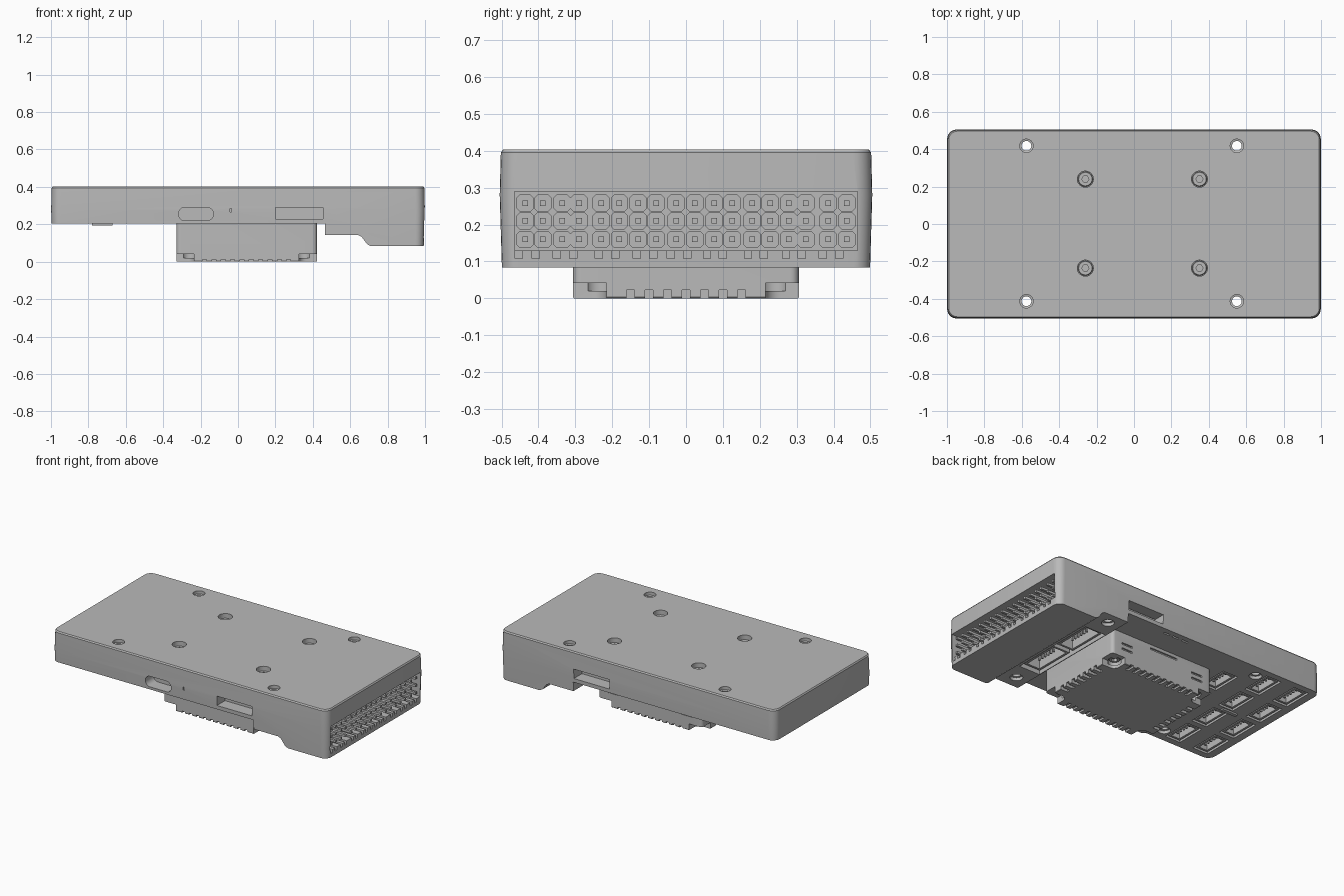
import bpy, bmesh
from math import sin, cos, pi

if "Cube" in bpy.data.objects:
    bpy.data.objects.remove(bpy.data.objects["Cube"])

grey = bpy.data.materials.new("dark_grey")
grey.diffuse_color = (.49, .49, .49, 1)
grey.use_nodes = True
grey.node_tree.nodes["Principled BSDF"].inputs["Base Color"].default_value = grey.diffuse_color


def finish(name, bm):
    bmesh.ops.recalc_face_normals(bm, faces=bm.faces)
    me = bpy.data.meshes.new(name)
    bm.to_mesh(me)
    bm.free()
    me.materials.append(grey)
    ob = bpy.data.objects.new(name, me)
    bpy.context.collection.objects.link(ob)
    return ob


def activate(ob):
    bpy.ops.object.select_all(action='DESELECT')
    ob.select_set(True)
    bpy.context.view_layer.objects.active = ob


def smooth(ob):
    activate(ob)
    bpy.ops.object.shade_smooth_by_angle(angle=0.5)


def skin(bm, rings):
    loops = [[bm.verts.new(p) for p in r] for r in rings]
    n = len(loops[0])
    for a, b in zip(loops, loops[1:]):
        for i in range(n):
            bm.faces.new((a[i], a[(i + 1) % n], b[(i + 1) % n], b[i]))
    bm.faces.new(loops[0][::-1])
    bm.faces.new(loops[-1])


def rounded_rect(hx, hy, r, seg=6):
    pts = []
    for k, (sx, sy) in enumerate([(1, 1), (-1, 1), (-1, -1), (1, -1)]):
        for i in range(seg + 1):
            a = (k + i / seg) * pi / 2
            pts.append((sx * (hx - r) + r * cos(a), sy * (hy - r) + r * sin(a)))
    return pts


def block(bm, cx, cy, levels):
    """Stack of rounded rectangles, each (z, half x, half y, corner radius)."""
    skin(bm, [[(cx + x, cy + y, z) for x, y in rounded_rect(hx, hy, r)] for z, hx, hy, r in levels])


def box(bm, x0, x1, y0, y1, z0, z1):
    skin(bm, [[(x0, y0, z), (x1, y0, z), (x1, y1, z), (x0, y1, z)] for z in (z0, z1)])


def lathe(bm, x, y, profile, n=24):
    skin(bm, [[(x + r * cos(2 * pi * i / n), y + r * sin(2 * pi * i / n), z) for i in range(n)]
              for r, z in profile])


def cut(target, bm):
    tool = finish("cutter", bm)
    tool.hide_render = True
    m = target.modifiers.new("cut", 'BOOLEAN')
    m.operation, m.solver, m.object, m.use_self = 'DIFFERENCE', 'EXACT', tool, True
    activate(target)
    bpy.ops.object.modifier_apply(modifier=m.name)
    bpy.data.objects.remove(tool)


MOUNTS = [(x, y) for x in (-.575, .55) for y in (-.413, .418)]
SCREWS = [(x, y) for x in (-.26, .35) for y in (-.236, .24)]
# Header columns and key notches come in uneven groups
COLS = (-.436, -.388, -.336, -.29, -.23, -.181, -.13, -.081, -.027,
        .024, .076, .125, .179, .228, .279, .325, .385, .436)
KEYS = (-.453, -.407, -.35, -.306, -.236, -.192, -.133, -.089, -.041,
        .003, .057, .1, .168, .211, .271, .314, .371, .415)
ROWS = (.16, .21, .258)
SOCKETS = [(x, y) for x in (-.68, -.89) for y in (-.36, -.12, .12, .36)]
SOCKETS += [(-.45, y) for y in (-.24, 0, .24)]

# Housing with slightly bulging walls
bm = bmesh.new()
block(bm, 0, 0, [(.083, .993, .499, .045), (.28, .999, .505, .05),
                 (.395, .996, .502, .05), (.403, .99, .496, .045)])
housing = finish("housing", bm)

# Raised underside, step and slope ahead of the pin block
bm = bmesh.new()
prof = [(-1.1, .203), (.465, .203), (.465, .143), (.64, .143), (.66, .134), (.69, .094),
        (.71, .083), (.71, 0), (-1.1, 0)]
skin(bm, [[(x, y, z) for x, z in prof] for y in (-.6, .6)])
cut(housing, bm)

# Pin opening and key notches, power socket bay
bm = bmesh.new()
box(bm, .8, 1.1, -.465, .465, .13, .29)
for y in KEYS:
    box(bm, .86, 1.1, y - .01, y + .01, .108, .14)
box(bm, .47, .62, -.3, .3, .05, .27)
cut(housing, bm)

# Mounting holes and countersunk screw wells
bm = bmesh.new()
for x, y in MOUNTS:
    z = .203 if x < 0 else .143
    lathe(bm, x, y, [(.038, 0), (.038, z + .02), (.026, z + .021), (.026, .38), (.036, .383), (.036, .45)])
for x, y in SCREWS:
    lathe(bm, x, y, [(.043, .345), (.043, .45)])
cut(housing, bm)

# Side slots, indicator slits and the underside socket pockets
bm = bmesh.new()
box(bm, .2, .455, -.6, -.42, .228, .29)
box(bm, .2, .46, .42, .6, .228, .29)
skin(bm, [[(-.225 + x, y, .255 + z) for x, z in rounded_rect(.093, .035, .033)]
          for y in (-.6, -.42)])
box(bm, -.044, -.036, -.6, -.48, .265, .285)
for x in (0, .07, .14):
    box(bm, x - .022, x + .022, .455, .467, .15, .22)
for x, y in SOCKETS:
    box(bm, x - .055, x + .055, y - .1, y + .1, .15, .28)
cut(housing, bm)
smooth(housing)

# Sensor module hanging below
CX, HX, HY = .046, .376, .306
bm = bmesh.new()
block(bm, CX, 0, [(0, HX - .003, HY - .003, .02), (.003, HX, HY, .023), (.215, HX, HY, .023)])
module = finish("sensor_module", bm)
bm = bmesh.new()
for sx in (-1, 1):
    for sy in (-1, 1):
        block(bm, CX + sx * HX, sy * HY, [(-.1, .095, .09, .04), (.042, .095, .09, .04)])
for x, y in SCREWS:
    lathe(bm, x, y, [(.038, .02), (.038, .075)])
# Cooling slots along all four edges
for i in range(7):
    y = (i - 3) * .05
    for x in (CX - HX, CX + HX):
        box(bm, x - .05, x + .05, y - .011, y + .011, -.1, .022)
for i in range(10):
    x = CX + (i - 4.5) * .05
    for y in (-HY, HY):
        box(bm, x - .011, x + .011, y - .05, y + .05, -.1, .012)
# Shallow grooves in the rear wall
box(bm, -.07, .13, .296, .4, .17, .183)
for x in (-.22, .31):
    for z in (.09, .125):
        box(bm, x - .04, x + .04, .296, .4, z, z + .012)
cut(module, bm)
smooth(module)

# Screws with hex sockets, top wells and module corners
bm = bmesh.new()
for x, y in SCREWS:
    lathe(bm, x, y, [(.04, .34), (.04, .372), (.036, .376)])
    lathe(bm, x, y, [(.03, .046), (.034, .05), (.034, .08)])
screws = finish("screws", bm)
bm = bmesh.new()
for x, y in SCREWS:
    lathe(bm, x, y, [(.019, .355), (.019, .4)], 6)
    lathe(bm, x, y, [(.019, 0), (.019, .065)], 6)
cut(screws, bm)
smooth(screws)

# Pin header: octagonal cells and square pins
cells, pins = bmesh.new(), bmesh.new()
for y in COLS:
    for z in ROWS:
        h, c = .0228, .008
        octo = [(h - c, h), (h, h - c), (h, c - h), (h - c, -h),
                (c - h, -h), (-h, c - h), (-h, h - c), (c - h, h)]
        skin(cells, [[(x, y + a, z + b) for a, b in octo] for x in (.795, .87)])
        box(pins, .86, .985, y - .0075, y + .0075, z - .0075, z + .0075)
finish("pin_header_cells", cells)
finish("header_pins", pins)

# Underside sockets: open shells with a row of contacts
shells, contacts = bmesh.new(), bmesh.new()


def socket(x, y, hx, hy, z0, z1, n):
    t = .014
    box(shells, x - hx, x + hx, y - hy, y + hy, z1 - .02, z1 + .005)
    for s in (-1, 1):
        xs, ys = x + s * (hx - t / 2), y + s * (hy - t / 2)
        box(shells, xs - t / 2, xs + t / 2, y - hy, y + hy, z0, z1 - .02)
        box(shells, x - hx + t, x + hx - t, ys - t / 2, ys + t / 2, z0, z1 - .02)
    for i in range(n):
        yy = y + (i - (n - 1) / 2) * .026
        box(contacts, x - .006, x + .006, yy - .005, yy + .005, z0 + .015, z1 - .015)


for x, y in SOCKETS:
    socket(x, y, .044, .088, .207, .28, 5)
for y in (-.15, .15):
    socket(.54, y, .06, .135, .16, .27, 6)
finish("socket_shells", shells)
finish("socket_contacts", contacts)

# Small latch tab showing under the housing
bm = bmesh.new()
box(bm, -.78, -.67, -.012, .012, .193, .21)
finish("latch_tab", bm)

# Card guide inside the rear slot
bm = bmesh.new()
box(bm, .22, .44, .41, .455, .262, .272)
finish("card_guide", bm)
